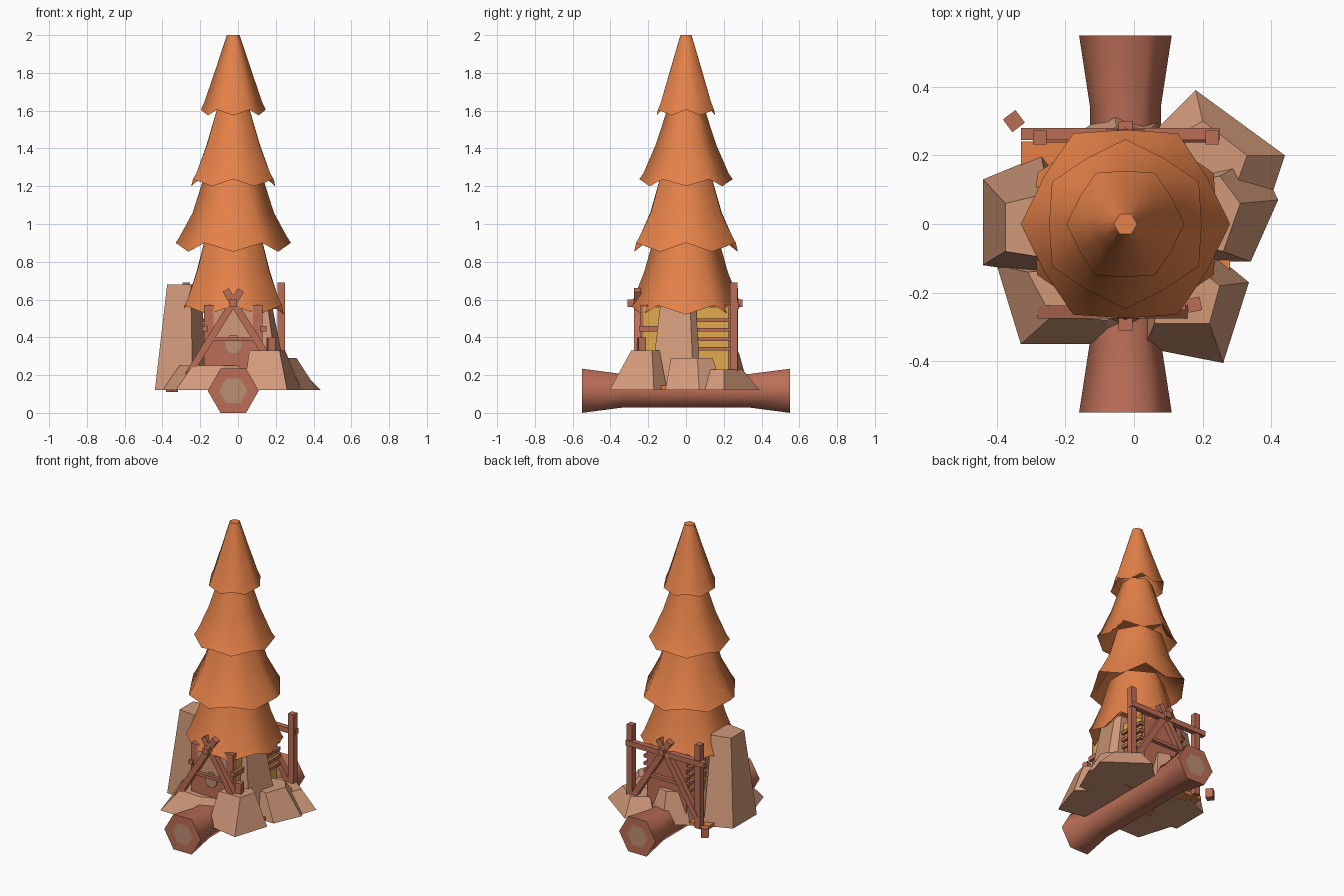
import bpy, bmesh, math
from mathutils import Vector, Matrix

if "Cube" in bpy.data.objects:
    bpy.data.objects.remove(bpy.data.objects["Cube"])

CX = -0.025  # tree axis


def mat(name, r, g, b):
    m = bpy.data.materials.new(name)
    m.diffuse_color = (r, g, b, 1)
    m.use_nodes = True
    m.node_tree.nodes["Principled BSDF"].inputs["Base Color"].default_value = m.diffuse_color
    return m


ORANGE = mat("autumn orange", .78, .222, .066)
BROWN = mat("wood brown", .50, .158, .095)
ROCK = mat("rock tan", .64, .32, .195)
CUT = mat("cut wood", .50, .27, .17)
YELLOW = mat("warm yellow", .75, .40, .07)


def finish(name, bm, mats, smooth=False):
    bmesh.ops.recalc_face_normals(bm, faces=bm.faces)
    me = bpy.data.meshes.new(name)
    bm.to_mesh(me)
    bm.free()
    for m in mats:
        me.materials.append(m)
    if smooth:
        me.shade_smooth()
        me.set_sharp_from_angle(angle=1.1)
    ob = bpy.data.objects.new(name, me)
    bpy.context.collection.objects.link(ob)
    return ob


def loft(name, rings, mats, smooth=False):
    """Skin closed rings of equal point count, with end caps."""
    bm = bmesh.new()
    vs = [[bm.verts.new(p) for p in ring] for ring in rings]
    n = len(vs[0])
    for a, b in zip(vs, vs[1:]):
        for i in range(n):
            j = (i + 1) % n
            bm.faces.new((a[i], a[j], b[j], b[i]))
    caps = [bm.faces.new(vs[0]), bm.faces.new(vs[-1])]
    if len(mats) > 1:
        for f in caps:
            f.material_index = 1
    return finish(name, bm, mats, smooth)


def box(name, x, y, z, m, turn=0):
    bm = bmesh.new()
    bmesh.ops.create_cube(bm, size=1)
    size = Vector((x[1] - x[0], y[1] - y[0], z[1] - z[0]))
    mid = Vector((x[1] + x[0], y[1] + y[0], z[1] + z[0])) / 2
    bm.transform(Matrix.LocRotScale(mid, Matrix.Rotation(turn, 3, 'Z'), size))
    return finish(name, bm, [m])


def pole(name, a, b, w, m):
    a, b = Vector(a), Vector(b)
    bm = bmesh.new()
    bmesh.ops.create_cube(bm, size=1)
    q = (b - a).to_track_quat('Z', 'Y')
    bm.transform(Matrix.LocRotScale((a + b) / 2, q, Vector((w, w, (b - a).length))))
    return finish(name, bm, [m])


def rock(name, base, top, h):
    loft(name, [[(x, y, .12) for x, y in base], [(x, y, h) for x, y in top]], [ROCK])


# Log: hexagonal, flared at both ends, with paler inset cut faces
def hexring(y, r):
    return [(CX + r * math.cos(i * math.pi / 3), y, .117 + r * math.sin(i * math.pi / 3))
            for i in range(6)]


loft("log", [hexring(y, r) for y, r in
             ((-.55, .075), (-.55, .135), (-.34, .103), (.34, .103), (.55, .135), (.55, .075))],
     [BROWN, CUT], True)


# Canopy: four hexagonal skirts with zigzag rims, each turned against the next
def tier(name, turn, profile, drop):
    rings = []
    for k, (r, z, zig, low) in enumerate(profile):
        ring = []
        for i in range(12):
            a = i * math.pi / 6 + turn
            odd = i % 2
            rr = r * (low if odd else 1)
            ring.append((CX + rr * math.cos(a), rr * math.sin(a), z - (drop * zig if odd else 0)))
        rings.append(ring)
    loft(name, rings, [ORANGE], True)


HALF = math.pi / 6
for name, turn, prof, drop in (
    ("canopy_top", 0, ((.034, 2.0), (.09, 1.83), (.155, 1.64), (.172, 1.605)), .03),
    ("canopy_upper", HALF, ((.095, 1.62), (.16, 1.42), (.225, 1.27), (.247, 1.237)), .037),
    ("canopy_middle", 0, ((.155, 1.25), (.215, 1.06), (.28, .94), (.305, .9)), .047),
    ("canopy_lower", HALF, ((.17, .93), (.22, .75), (.275, .61), (.297, .57)), .05),
):
    r, z = prof[-1]
    rows = [(a, b, f, l) for (a, b), f, l in zip(prof, (0, 0, .7, 1), (.87, .88, .9, .9))]
    # hollow underside
    rows += [(r * .86, z + .02, .8, .9), (r * .6, z + .12, 0, .87)]
    tier(name, turn, rows, drop)

# Rocks around the base
rock("tall_left_rock",
     [(-.44, -.12), (-.24, -.15), (-.15, .05), (-.27, .2), (-.44, .13)],
     [(-.375, -.08), (-.25, -.1), (-.2, .02), (-.25, .09), (-.375, .06)], .68)
rock("tall_right_rock",
     [(.08, -.19), (.22, -.19), (.27, .04), (.22, .08), (.08, .08)],
     [(.06, -.13), (.15, -.13), (.17, .02), (.14, .05), (.06, .05)], .62)
rock("front_left_rock",
     [(-.4, -.12), (-.33, -.35), (-.07, -.35), (.04, -.28), (-.05, -.1)],
     [(-.31, -.14), (-.24, -.27), (-.08, -.28), (.01, -.24), (-.05, -.12)], .25)
rock("front_right_rock",
     [(.03, -.36), (.26, -.405), (.335, -.17), (.25, -.1), (.03, -.1)],
     [(.06, -.29), (.22, -.29), (.25, -.18), (.2, -.14), (.07, -.14)], .33)
rock("right_rock",
     [(.18, -.11), (.34, -.11), (.42, .07), (.36, .2), (.13, .2)],
     [(.18, -.06), (.26, -.08), (.31, .06), (.25, .14), (.16, .12)], .29)
rock("back_right_rock",
     [(.05, .26), (.18, .39), (.44, .2), (.4, .08), (.05, .1)],
     [(.1, .24), (.2, .3), (.33, .2), (.3, .12), (.1, .14)], .23)
rock("back_rock",
     [(-.2, .24), (-.06, .335), (.07, .3), (.07, .1), (-.2, .1)],
     [(-.14, .22), (-.05, .28), (.02, .25), (.02, .1), (-.15, .1)], .32)

# Orange floor of fallen leaves between the rocks
box("leaf_floor", (-.33, .28), (-.14, .24), (.122, .145), ORANGE)

# Hut under the canopy: yellow walls, plank ends, stone gable, round window
box("hut_walls", (-.17, .13), (-.225, .225), (.15, .56), YELLOW)
box("front_door", (-.13, .08), (-.245, -.2), (.15, .39), BROWN)
box("front_gable", (-.13, .08), (-.24, -.2), (.39, .57), ROCK)
box("back_wall", (-.17, .12), (.2, .24), (.15, .57), BROWN)
for x in (-.155, .105):
    box("front_plank", (x - .025, x + .025), (-.24, -.2), (.15, .57), BROWN)
loft("round_window", [[(CX + .045 * math.cos(t), y, .365 + .052 * math.sin(t))
                       for t in [i * math.pi / 4 + math.pi / 8 for i in range(8)]]
                      for y in (-.252, -.244)], [CUT])

# Slats over the side windows
for side in (-.175, .135):
    for z in (.34, .39, .44, .49):
        box("side_slat", (side - .015, side + .015), (.06, .235), (z - .01, z + .01), BROWN)
    box("side_slat", (side - .015, side + .015), (-.25, -.15), (.43, .46), BROWN)

# Crossed-pole frames front and back, carrying a ridge beam
for y in (-.257, .257):
    for s in (-1, 1):
        pole("frame_leg", (CX + s * .24, y, .2), (CX - s * .04, y, .65), .038, BROWN)
    box("frame_crossbar", (-.14, .09), (y - .012, y + .012), (.38, .4), BROWN)
box("ridge_beam", (CX - .02, CX + .02), (-.31, .3), (.56, .6), BROWN)

# Back rail with two tall posts, and short posts elsewhere
box("back_rail", (-.33, .25), (.245, .28), (.55, .585), BROWN)
for x in (-.275, .228):
    box("tall_post", (x - .02, x + .02), (.232, .272), (.13, .69), BROWN)
box("front_post", (.155, .195), (-.255, -.215), (.14, .4), BROWN, .2)
box("loose_peg", (-.373, -.327), (.277, .323), (.11, .17), BROWN, .65)
